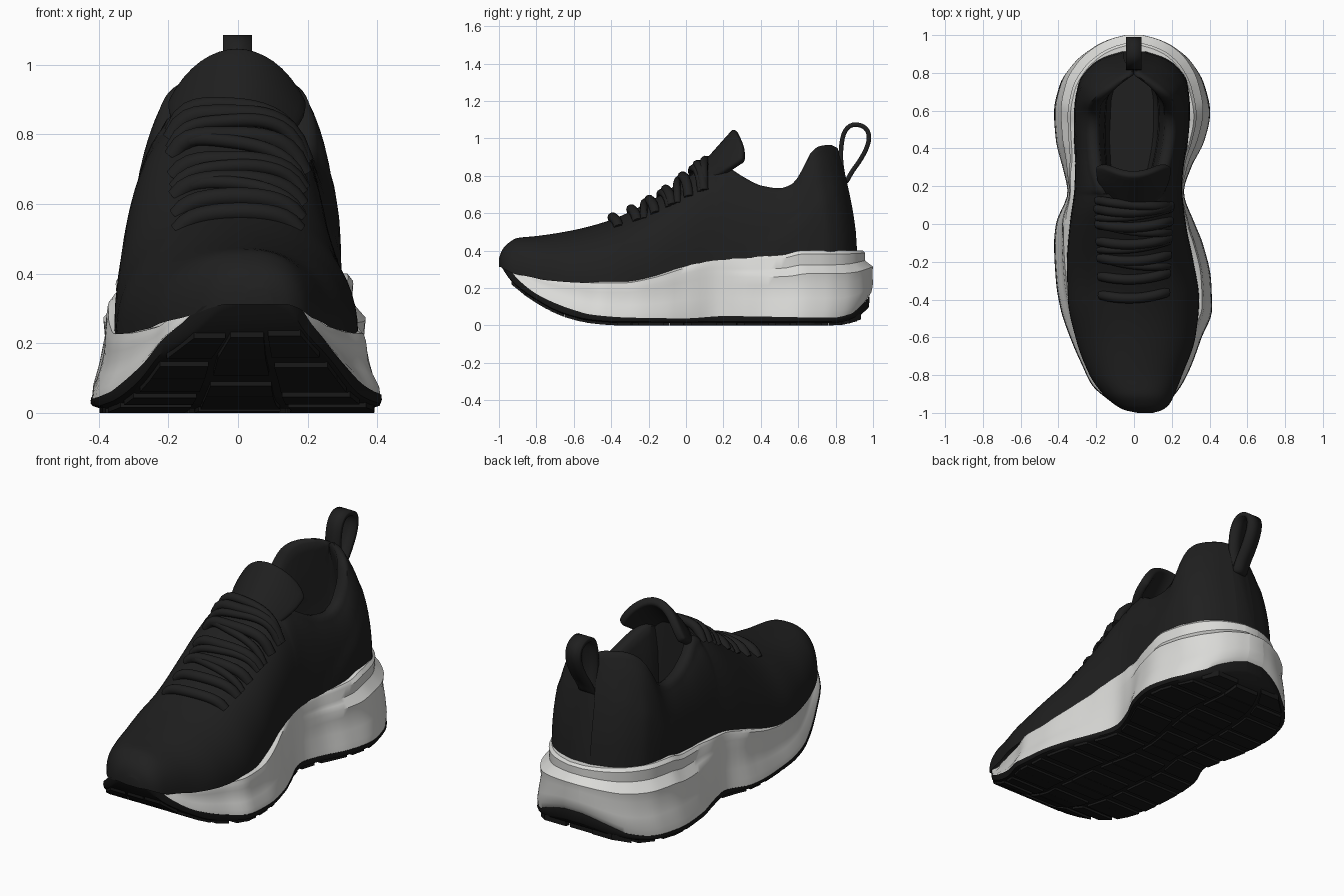
import bpy, bmesh, math

if "Cube" in bpy.data.objects:
    bpy.data.objects.remove(bpy.data.objects["Cube"])


def material(name, rgb):
    m = bpy.data.materials.new(name)
    m.diffuse_color = (*rgb, 1)
    m.use_nodes = True
    m.node_tree.nodes["Principled BSDF"].inputs["Base Color"].default_value = m.diffuse_color
    return m


BLACK = material("black fabric", (0.014, 0.014, 0.014))
RUBBER = material("dark rubber", (0.009, 0.009, 0.009))
WHITE = material("white foam", (0.70, 0.70, 0.68))


def clamp(v):
    return max(0.0, min(1.0, v))


def smooth(a, b, v):
    t = clamp((v - a) / (b - a))
    return t * t * (3 - 2 * t)


def curve(tab, y, col=1):
    """Smooth monotone interpolation through rows of (y, value, ...)."""
    y = max(tab[0][0], min(tab[-1][0], y))
    sl = [(b[col] - a[col]) / (b[0] - a[0]) for a, b in zip(tab, tab[1:])]
    i = next(k for k in range(len(sl)) if y <= tab[k + 1][0])

    def slope(k):
        if k == 0 or k == len(sl):
            return sl[0] if k == 0 else sl[-1]
        p, q = sl[k - 1], sl[k]
        return 0 if p * q <= 0 else 2 * p * q / (p + q)
    h = tab[i + 1][0] - tab[i][0]
    t = (y - tab[i][0]) / h
    return (tab[i][col] * (1 + 2 * t) * (1 - t) ** 2 + slope(i) * h * t * (1 - t) ** 2
            + tab[i + 1][col] * t * t * (3 - 2 * t) + slope(i + 1) * h * t * t * (t - 1))


def mesh_object(name, verts, faces, mat, angle=40):
    me = bpy.data.meshes.new(name)
    me.from_pydata(verts, [], faces)
    bm = bmesh.new()
    bm.from_mesh(me)
    bmesh.ops.recalc_face_normals(bm, faces=bm.faces)
    bm.to_mesh(me)
    bm.free()
    me.materials.append(mat)
    ob = bpy.data.objects.new(name, me)
    bpy.context.collection.objects.link(ob)
    bpy.ops.object.select_all(action='DESELECT')
    ob.select_set(True)
    bpy.context.view_layer.objects.active = ob
    bpy.ops.object.shade_smooth_by_angle(angle=math.radians(angle))
    return ob


def grid_faces(rows, cols):
    return [(r * cols + c, r * cols + c + 1, (r + 1) * cols + c + 1, (r + 1) * cols + c)
            for r in range(rows - 1) for c in range(cols - 1)]


def stations(a, b, n):
    return [(a + b) / 2 - (b - a) / 2 * math.cos(math.pi * i / n) for i in range(n + 1)]


# Sole plan: y, left x, right x
SOLE = [(-.99, .02, .09), (-.975, -.06, .15), (-.93, -.13, .19), (-.85, -.22, .25), (-.75, -.27, .30),
        (-.6, -.335, .355), (-.45, -.385, .41), (-.3, -.41, .405), (-.1, -.42, .36), (0, -.41, .32),
        (.17, -.35, .262), (.3, -.375, .30), (.45, -.41, .37), (.6, -.42, .40), (.75, -.39, .37),
        (.86, -.32, .31), (.94, -.22, .22), (.98, -.13, .13), (1, -.05, .05)]
# Heights along the sole: ground, rubber edge and foam edge
Z_BOT = [(-.99, .30), (-.95, .24), (-.9, .19), (-.8, .12), (-.7, .065), (-.6, .03), (-.5, .01),
         (-.35, 0), (.8, 0), (.88, .012), (.95, .04), (1, .08)]
Z_LOW = [(-.99, .335), (-.95, .305), (-.9, .245), (-.8, .165), (-.7, .115), (-.6, .078), (-.5, .052),
         (-.3, .037), (0, .033), (.2, .045), (.8, .037), (.9, .058), (.96, .105), (1, .15)]
Z_HIGH = [(-.99, .34), (-.95, .318), (-.9, .295), (-.75, .25), (-.5, .235), (-.35, .235), (-.2, .26),
          (0, .32), (.15, .355), (.4, .368), (.55, .378), (.65, .40), (1, .40)]


def sole_part(name, rings, mat):
    """Loft closed rings; each ring gives (side inset, end inset, z) at a station y."""
    ys = stations(-.99, 1, 90)
    n = len(ys)
    verts, faces = [], []
    for ring in rings:
        loop = [(y, 2) for y in ys] + [(y, 1) for y in reversed(ys)]
        for y, col in loop:
            dx, dy, z = ring(y)
            cx = (curve(SOLE, y, 1) + curve(SOLE, y, 2)) / 2
            x = curve(SOLE, y, col)
            verts.append((cx + (x - cx) * (1 + dx / .37), y * (1 + dy), z))
    m = 2 * n
    for r in range(len(rings) - 1):
        for i in range(m):
            j = (i + 1) % m
            faces.append((r * m + i, r * m + j, (r + 1) * m + j, (r + 1) * m + i))
    for base in (0, (len(rings) - 1) * m):
        for i in range(n - 1):
            faces.append((base + i, base + i + 1, base + m - 2 - i, base + m - 1 - i))
    return mesh_object(name, verts, faces, mat)


# Foam midsole: rows of height fraction and inset; flare in front, ledge and groove at the heel
FRONT = [(0, 0), (.15, -.004), (.35, -.022), (.55, -.034), (.7, -.036), (.8, -.038), (.86, -.04), (.96, -.045), (1, -.06)]
HEEL = [(0, -.025), (.12, -.008), (.3, 0), (.52, -.004), (.66, 0), (.73, -.025), (.79, -.042), (.95, -.042), (1, -.055)]
HEEL_SIDE = [0, -.004, -.02, -.034, -.03, -.05, -.066, -.062, -.075]


def foam_ring(k):
    def ring(y):
        s = smooth(0, .5, y)
        f, d = [a * (1 - s) + b * s for a, b in zip(FRONT[k], HEEL[k])]
        keep = .25 + .75 * smooth(0, .25, abs(y - .17))
        side = FRONT[k][1] * (1 - s) + HEEL_SIDE[k] * s
        lo, hi = curve(Z_LOW, y), curve(Z_HIGH, y)
        return side * keep, d * keep, lo + f * (hi - lo)
    return ring


sole_part("midsole", [foam_ring(k) for k in range(len(FRONT))], WHITE)


# Rubber outsole
def heel_in(y):
    return -.022 * smooth(.1, .5, y)


sole_part("outsole", [
    lambda y: (-.025, heel_in(y) - .004, curve(Z_BOT, y) + .012),
    lambda y: (-.002, heel_in(y), curve(Z_BOT, y) + .020),
    lambda y: (.003, heel_in(y) + .004, curve(Z_LOW, y) - .006),
    lambda y: (.002, heel_in(y) + .002, curve(Z_LOW, y) + .005)], RUBBER)

# Tread lugs in staggered columns
verts, faces = [], []
for row in range(20):
    y0 = -.93 + row * .094
    for a, b in ((.02, .30), (.34, .64), (.68, .985)):
        shift = .02 * math.sin(row * 2.1 + a * 9)
        k = len(verts)
        for top in (0, 1):
            for y, u in ((y0, a), (y0, b), (y0 + .074, b), (y0 + .074, a)):
                y = min(.935, y + shift)
                l, r = [curve(SOLE, y, c) * (.985 - .06 * smooth(.6, .9, y)) for c in (1, 2)]
                verts.append((l + (r - l) * u, y, curve(Z_BOT, y) + .03 * top))
        faces += [tuple(k + i for i in f) for f in
                  ((0, 1, 2, 3), (4, 5, 6, 7), (0, 1, 5, 4), (1, 2, 6, 5), (2, 3, 7, 6), (3, 0, 4, 7))]
mesh_object("tread_lugs", verts, faces, RUBBER)

# Upper plan: y, left x, right x; then ridge, collar height and collar half width
UPPER = [(-1, .02, .10), (-.985, -.05, .15), (-.95, -.11, .19), (-.9, -.165, .215), (-.8, -.235, .255),
         (-.6, -.31, .325), (-.4, -.35, .345), (-.2, -.355, .315), (0, -.34, .275), (.2, -.315, .255),
         (.4, -.31, .275), (.6, -.31, .29), (.75, -.285, .275), (.83, -.23, .225), (.88, -.16, .155), (.915, -.05, .05)]
RIDGE = [(-1, .36), (-.985, .40), (-.96, .432), (-.9, .468), (-.8, .478), (-.6, .51), (-.4, .565),
         (-.2, .66), (0, .785), (.1, .85), (.2, .89)]
COLLAR_Z = [(.1, .88), (.2, .86), (.3, .80), (.4, .75), (.5, .735), (.58, .76), (.66, .845), (.74, .928),
            (.82, .962), (.88, .967), (.915, .95)]
COLLAR_W = [(.1, .17), (.2, .18), (.3, .215), (.5, .24), (.65, .235), (.75, .20), (.82, .155), (.88, .09), (.915, .03)]
M = 20


def upper_base(y):
    l, r = curve(UPPER, y, 1), curve(UPPER, y, 2)
    return (l + r) / 2, (r - l) / 2, curve(Z_HIGH, y) - .008 - .02 * smooth(-.8, -.95, y)


def boxy(y):
    return .95 - .2 * smooth(-.3, .1, y) - .1 * smooth(-.6, -.9, y)


def half_section(y):
    """Section from the base edge to the middle: 10 wall steps, then vamp or collar and lining."""
    cx, w, zb = upper_base(y)
    p = boxy(y)
    wc = min(curve(COLLAR_W, y), w * .9)
    brow = math.acos((wc / w) ** (1 / p))
    closed = y < .16
    zc = curve(COLLAR_Z, y)
    h = curve(RIDGE, y) - zb
    if not closed:
        h += ((zc - .03 - zb) / math.sin(brow) ** p - h) * smooth(.13, .26, y)
    pts = []
    for j in range(11):
        a = brow * j / 10
        z = zb + h * math.sin(a) ** p
        seam = .37 + (y - .35) * .8           # raised heel counter
        pts.append((w * math.cos(a) ** p + .007 * smooth(.012, -.012, z - seam) * smooth(.33, .4, y), z))
    if closed:
        for j in range(1, 11):
            a = brow + (math.pi / 2 - brow) * j / 10
            pts.append((w * max(0, math.cos(a)) ** p, zb + h * math.sin(a) ** p))
        return pts
    th, edge = min(.075, wc), pts[-1][1]
    for j in range(1, 5):                     # padded rim
        a = math.pi * j / 5
        pts.append((wc - th / 2 + th / 2 * math.cos(a), edge + .03 * math.sin(a)))
    depth = max(0, (edge - .43) * clamp((wc - .075) / .05))
    for s, d in ((1, .06), (.88, .3), (.84, .6), (.82, .9), (.7, 1), (0, 1)):
        pts.append(((wc - th) * s, edge - depth * d))
    return pts


ys = sorted(stations(-1, .915, 80) + [.158, .162, .18, .20])
verts = []
for y in ys:
    cx = upper_base(y)[0]
    half = half_section(y)
    for x, z in half + [(-x, z) for x, z in reversed(half[:-1])]:
        lean = .105 * (max(0, z - .4) / .55) ** 1.6 * smooth(.45, .9, y)
        verts.append((cx + x, y - lean, z))
cols = 2 * M + 1
faces = grid_faces(len(ys), cols)
faces += [tuple(range(cols)), tuple(range((len(ys) - 1) * cols, len(ys) * cols))]
mesh_object("upper", verts, faces, BLACK, 50)

# Tongue: arched padded flap
verts = []
for v in range(11):
    for u in range(-8, 9):
        s = u / 8
        t = v / 10 * (1 - .1 * s ** 6)
        wide = .13 + .055 * smooth(.3, .8, t)
        verts.append((wide * s - .003, .0 + .27 * t + .075 * s * s * t, .735 + .303 * t - (.05 + .085 * t) * s * s))
tongue = mesh_object("tongue", verts, grid_faces(11, 17), BLACK, 50)
sol = tongue.modifiers.new("padding", 'SOLIDIFY')
sol.thickness, sol.offset = .045, 0
bev = tongue.modifiers.new("soft_edge", 'BEVEL')
bev.width, bev.segments = .016, 3


# Laces lying on the upper
def surface_z(x, y):
    cx, w, zb = upper_base(y)
    p = boxy(y)
    c = min(1, abs(x - cx) / w) ** (1 / p)
    return zb + (curve(RIDGE, y) - zb) * math.sqrt(1 - c * c) ** p


def tube(name, pts, radius):
    cu = bpy.data.curves.new(name, 'CURVE')
    cu.dimensions = '3D'
    cu.bevel_depth, cu.bevel_resolution, cu.use_fill_caps = radius, 3, True
    sp = cu.splines.new('POLY')
    sp.points.add(len(pts) - 1)
    for q, p in zip(sp.points, pts):
        q.co = (*p, 1)
    cu.materials.append(BLACK)
    bpy.context.collection.objects.link(bpy.data.objects.new(name, cu))


def lace(name, y0, y1, half, radius, sag):
    pts = []
    for i in range(17):
        s = i / 8 - 1
        y = y0 + (y1 - y0) * i / 16 - sag * (1 - s * s)
        lift = .010 + .022 * smooth(-.15, .08, y)
        pts.append((s * half, y, surface_z(s * half, y) + lift - (lift + .015) * s ** 8))
    tube(name, pts, radius)


for i, y in enumerate((-.375, -.275, -.178, -.09, 0, .08)):
    half = .172 + .004 * i
    lace(f"lace_bar_{i}", y, y + .015, half, .027, .025)
    if i > 1:
        side = 1 if i % 2 else -1
        lace(f"lace_cross_{i}", y - .045 * (side > 0), y - .045 * (side < 0), half, .02, .02)
# Top lace wrapped across the tongue
lace("lace_top", .125, .095, .19, .024, .01)

# Heel pull loop: closed ribbon with rounded path
path = [(.845, .77), (.828, .87), (.828, .95), (.842, 1.03), (.875, 1.07), (.92, 1.076), (.965, 1.055),
        (.982, 1.01), (.968, .95), (.93, .88), (.885, .82), (.86, .77)]
for _ in range(2):
    path = [tuple(p + (q - p) * f for p, q in zip(a, b))
            for a, b in zip(path, path[1:] + path[:1]) for f in (.25, .75)]
verts = [(x, y, z) for y, z in path for x in (-.043, .04)]
faces = grid_faces(len(path), 2) + [(len(verts) - 2, len(verts) - 1, 1, 0)]
loop = mesh_object("pull_loop", verts, faces, BLACK, 60)
sol = loop.modifiers.new("thickness", 'SOLIDIFY')
sol.thickness, sol.offset = .024, 0
